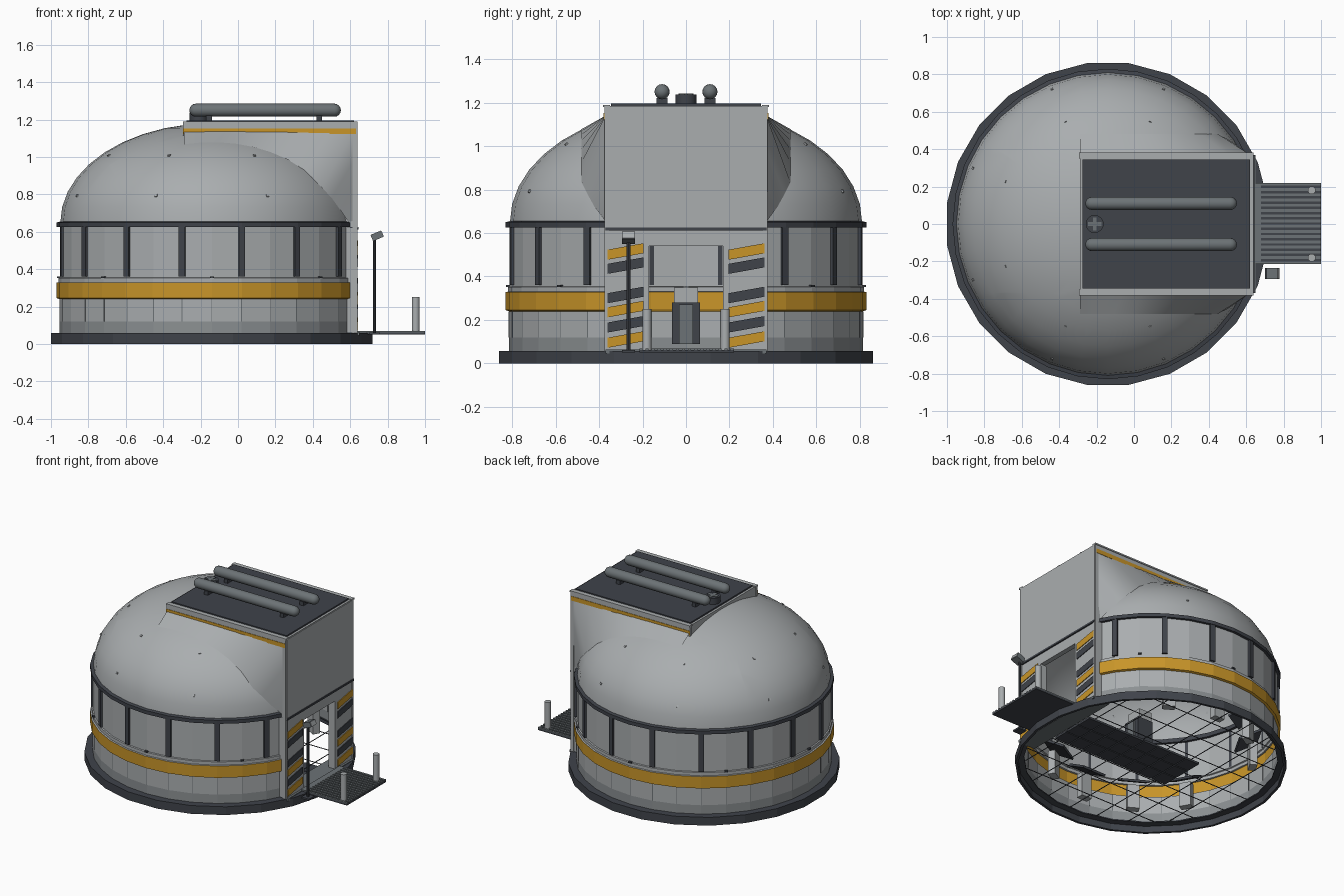
import bpy, bmesh, math
from mathutils import Vector, Matrix

if "Cube" in bpy.data.objects:
    bpy.data.objects.remove(bpy.data.objects["Cube"])

CX = -0.14        # dome axis
HALF = 0.37       # half width of the entrance block
DOME_R, DOME_Z, DOME_H = 0.81, 0.65, 0.53


def material(name, rgb):
    m = bpy.data.materials.new(name)
    m.use_nodes = True
    col = (*rgb, 1)
    m.diffuse_color = col
    m.node_tree.nodes["Principled BSDF"].inputs["Base Color"].default_value = col
    return m


LIGHT = material("light_grey", (0.40, 0.42, 0.43))
PLINTH = material("plinth_grey", (0.26, 0.28, 0.29))
MID = material("mid_grey", (0.15, 0.17, 0.18))
DARK = material("dark_grey", (0.05, 0.056, 0.068))
YELLOW = material("warning_yellow", (0.58, 0.30, 0.022))


def finish(name, bm, mats, smooth=False):
    me = bpy.data.meshes.new(name)
    bm.to_mesh(me)
    bm.free()
    ob = bpy.data.objects.new(name, me)
    bpy.context.collection.objects.link(ob)
    for m in mats:
        me.materials.append(m)
    if smooth:
        bpy.ops.object.select_all(action='DESELECT')
        ob.select_set(True)
        bpy.context.view_layer.objects.active = ob
        bpy.ops.object.shade_smooth_by_angle(angle=math.radians(35))
    return ob


def box(name, x, y, z, mat):
    """Box from its (min, max) ranges."""
    bm = bmesh.new()
    size = [b - a for a, b in (x, y, z)]
    mid = [(a + b) / 2 for a, b in (x, y, z)]
    bmesh.ops.create_cube(bm, size=1, matrix=Matrix.Translation(mid) @ Matrix.Diagonal((*size, 1)))
    return finish(name, bm, [mat])


def turned_box(name, radius, angle, z, size, mat, tilt=0):
    """Box set around the dome axis, facing outward."""
    bm = bmesh.new()
    place = (Matrix.Translation((CX, 0, z)) @ Matrix.Rotation(angle, 4, 'Z')
             @ Matrix.Translation((radius, 0, 0)) @ Matrix.Rotation(tilt, 4, 'Y'))
    bmesh.ops.create_cube(bm, size=1, matrix=place @ Matrix.Diagonal((*size, 1)))
    return finish(name, bm, [mat])


def cylinder(name, pos, r, h, mat, segs=16):
    bm = bmesh.new()
    bmesh.ops.create_cone(bm, cap_ends=True, segments=segs, radius1=r, radius2=r, depth=h,
                          matrix=Matrix.Translation(pos))
    return finish(name, bm, [mat], True)


def revolve(name, profile, segs, mats, rule=None, offset=0, closed=False, opening=None, smooth=False):
    """Revolve (radius, z) points; opening clears the entrance beyond that x."""
    bm = bmesh.new()
    rings = []
    for i in range(segs):
        a = offset + i * math.tau / segs
        rings.append([bm.verts.new((CX + r * math.cos(a), r * math.sin(a), z)) for r, z in profile])
    n = len(profile)
    for i in range(segs):
        p, q = rings[i], rings[(i + 1) % segs]
        for j in range(n if closed else n - 1):
            k = (j + 1) % n
            bm.faces.new((p[j], q[j], q[k], p[k]))
    bmesh.ops.remove_doubles(bm, verts=bm.verts, dist=1e-4)
    if opening is not None:
        for co, no in (((0, HALF, 0), (0, 1, 0)), ((0, -HALF, 0), (0, 1, 0)), ((opening, 0, 0), (1, 0, 0))):
            geom = bm.verts[:] + bm.edges[:] + bm.faces[:]
            bmesh.ops.bisect_plane(bm, geom=geom, plane_co=co, plane_no=no)
        gone = [f for f in bm.faces if f.calc_center_median().x > opening
                and abs(f.calc_center_median().y) < HALF]
        bmesh.ops.delete(bm, geom=gone, context='FACES')
    if rule:
        for f in bm.faces:
            f.material_index = rule(f.calc_center_median().z)
    return finish(name, bm, mats, smooth)


def dome_z(x, y):
    r2 = ((x - CX) ** 2 + y * y) / DOME_R ** 2
    return DOME_Z + DOME_H * math.sqrt(max(0, 1 - r2))


# Foundation ring, wall, rim and dome
revolve("foundation_ring", [(0.85, 0), (0.867, 0), (0.867, 0.058), (0.81, 0.058), (0.81, 0.05), (0.85, 0.045)],
        24, [DARK], offset=math.pi / 24, closed=True)
wall = [(0.815, 0.055), (0.815, 0.12), (0.815, 0.24), (0.83, 0.245), (0.83, 0.328),
        (0.82, 0.33), (0.82, 0.352), (0.812, 0.355), (0.812, 0.64)]
revolve("round_wall", wall, 32, [LIGHT, PLINTH, YELLOW],
        rule=lambda z: 1 if z < 0.12 else 2 if 0.241 < z < 0.3285 else 0, opening=0.2)
revolve("wall_rim", [(0.795, 0.625), (0.83, 0.625), (0.83, 0.65), (0.80, 0.657)], 32, [DARK],
        closed=True, opening=0.2)
curve = [(DOME_R * math.cos(t * math.pi / 20), DOME_Z + DOME_H * math.sin(t * math.pi / 20)) for t in range(11)]
revolve("dome", curve, 32, [LIGHT], opening=-0.2, smooth=True)

# Window posts, panel seams, clips and dome studs
for i in range(1, 15):
    turned_box("window_post", 0.818, math.radians(11.25 + 22.5 * i), 0.495, (0.014, 0.034, 0.27), DARK)
for i in range(3, 30):
    turned_box("panel_seam", 0.8145, i * math.tau / 32, 0.18, (0.002, 0.004, 0.12), MID)
for i in range(1, 8):
    turned_box("wall_clip", 0.82, i * math.pi / 4, 0.357, (0.015, 0.022, 0.01), DARK)
for r in (0.596, 0.78):
    for i in range(8):
        a = math.radians(22.5 + 45 * i)
        x, y = CX + r * math.cos(a), r * math.sin(a)
        if x < 0.2:
            turned_box("dome_stud", r, a, dome_z(x, y), (0.014, 0.014, 0.008), LIGHT, math.asin(r / DOME_R) * 0.8)

# Entrance block
box("upper_front_panel", (0.615, 0.64), (-HALF, HALF), (0.62, 1.18), LIGHT)
box("door_lintel", (0.60, 0.635), (-HALF, HALF), (0.54, 0.62), LIGHT)
box("lintel_strip", (0.60, 0.645), (-HALF, HALF), (0.612, 0.625), DARK)
box("roof_block", (-0.29, 0.635), (-HALF, HALF), (1.11, 1.185), LIGHT)
box("roof_plate", (-0.275, 0.62), (-0.345, 0.345), (1.18, 1.195), DARK)
box("threshold", (0.52, 0.65), (-HALF, HALF), (0.045, 0.063), MID)
for s in (-1, 1):
    def span(a, b):
        return tuple(sorted((s * a, s * b)))
    box("door_post", (0.585, 0.635), span(0.17, HALF), (0.06, 0.54), LIGHT)
    box("side_cheek", (0.55, 0.64), span(0.355, HALF), (0.055, 1.18), LIGHT)
    box("corner_strip", (0.612, 0.635), span(HALF, 0.376), (0.055, 1.185), LIGHT)
    box("roof_side_band", (-0.295, 0.63), span(0.36, 0.376), (1.115, 1.185), LIGHT)
    box("roof_side_rim", (-0.295, 0.64), span(0.35, 0.381), (1.18, 1.19), LIGHT)
    box("roof_side_stripe", (-0.295, 0.63), span(0.376, 0.379), (1.122, 1.152), YELLOW)

    # Flared skin blending the block into the dome
    low = [(-0.29 + 0.74 * i / 8, 0.48) for i in range(9)] + [(0.50, 0.455), (0.545, 0.42), (0.59, HALF)]
    bm = bmesh.new()
    rows = []
    for i, (x, y) in enumerate(low):
        top = Vector((min(-0.29 + 0.91 * i / 8, 0.62), s * HALF, 1.14 - 0.16 * max(0, i - 8)))
        rows.append((bm.verts.new(top), bm.verts.new((x, s * y, dome_z(x, y) + 0.002))))
    for p, q in zip(rows, rows[1:]):
        bm.faces.new((p[0], p[1], q[1], q[0]) if s > 0 else (q[0], q[1], p[1], p[0]))
    finish("flared_side", bm, [LIGHT], True)

    # Slanted warning stripes
    for z, mat in ((0.515, YELLOW), (0.45, DARK), (0.315, DARK), (0.25, YELLOW), (0.18, DARK), (0.11, YELLOW)):
        bm = bmesh.new()
        y0, y1 = span(0.195, 0.362)
        pts = ((y0, z - 0.038), (y1, z - 0.008), (y1, z + 0.038), (y0, z + 0.008))
        f = bm.faces.new([bm.verts.new((0.637, y, h)) for y, h in pts])
        ext = bmesh.ops.extrude_face_region(bm, geom=[f])
        bmesh.ops.translate(bm, vec=(0.005, 0, 0), verts=[v for v in ext["geom"] if isinstance(v, bmesh.types.BMVert)])
        bmesh.ops.recalc_face_normals(bm, faces=bm.faces)
        finish("warning_stripe", bm, [mat])

    # Roof tube with rounded ends
    ends = [(0.035 * math.sin(t * math.pi / 8), 0.035 * math.cos(t * math.pi / 8)) for t in range(5)]
    path = [(r, 0.37 + h) for r, h in ends] + [(r, -0.37 - h) for r, h in reversed(ends)]
    tube = revolve("roof_tube", path, 16, [MID], smooth=True)
    tube.data.transform(Matrix.Translation((0.145, s * 0.11, 1.25)) @ Matrix.Rotation(-math.pi / 2, 4, 'Y')
                        @ Matrix.Translation((-CX, 0, 0)))
    for x in (-0.17, 0.42):
        box("tube_foot", (x, x + 0.03), (s * 0.11 - 0.025, s * 0.11 + 0.025), (1.19, 1.222), DARK)
    cylinder("bollard", (0.95, s * 0.18, 0.155), 0.021, 0.19, LIGHT)

# Roof vent
cylinder("roof_vent", (-0.21, 0, 1.215), 0.048, 0.045, DARK)
box("vent_cross", (-0.245, -0.175), (-0.01, 0.01), (1.235, 1.241), MID)
box("vent_cross", (-0.22, -0.20), (-0.035, 0.035), (1.235, 1.241), MID)

# Entrance platform with ribs
box("platform", (0.64, 1.0), (-0.215, 0.22), (0.05, 0.062), DARK)
box("platform_lip", (0.64, 0.68), (-0.215, 0.22), (0.062, 0.069), MID)
for i in range(16):
    y = -0.215 + i * 0.028
    box("platform_rib", (0.68, 1.0), (y, y + 0.015), (0.062, 0.069), MID)

# Reader post beside the door
box("reader_foot", (0.70, 0.76), (-0.295, -0.235), (0.05, 0.062), DARK)
cylinder("reader_post", (0.73, -0.265, 0.31), 0.009, 0.51, DARK, 8)
tilt = Matrix.Translation((0.743, -0.265, 0.578)) @ Matrix.Rotation(-0.4, 4, 'Y')
for part in (box("reader_head", (-0.03, 0.03), (-0.03, 0.03), (-0.018, 0.018), MID),
             box("reader_face", (0.03, 0.033), (-0.027, 0.027), (-0.015, 0.015), LIGHT)):
    part.data.transform(tilt)

# Interior walkway tiles and floor frame
for i in range(8):
    for j in range(3):
        x, y = -0.40 + i * 0.115, -0.17 + j * 0.115
        box("walkway_tile", (x, x + 0.108), (y, y + 0.108), (0.035, 0.05), DARK)
for i in range(-3, 4):
    d = i * 0.2
    reach = math.sqrt(0.8 ** 2 - d * d)
    box("floor_beam", (CX + d - 0.002, CX + d + 0.002), (-reach, reach), (0.05, 0.054), DARK)
    box("floor_beam", (CX - reach, CX + reach), (d - 0.002, d + 0.002), (0.05, 0.054), DARK)

# Consoles around the wall and in the middle
for i in range(2, 11):
    if i != 6:
        a = i * math.tau / 12
        turned_box("console_body", 0.66, a, 0.14, (0.05, 0.08, 0.17), LIGHT)
        turned_box("console_top", 0.63, a, 0.25, (0.16, 0.18, 0.015), DARK, -0.5)
box("centre_console", (-0.1, 0.02), (-0.065, 0.065), (0.09, 0.28), DARK)
box("centre_console_column", (0.02, 0.03), (-0.033, 0.033), (0.09, 0.27), MID)
box("centre_console_top", (-0.1, 0.0), (-0.055, 0.055), (0.28, 0.35), LIGHT)
